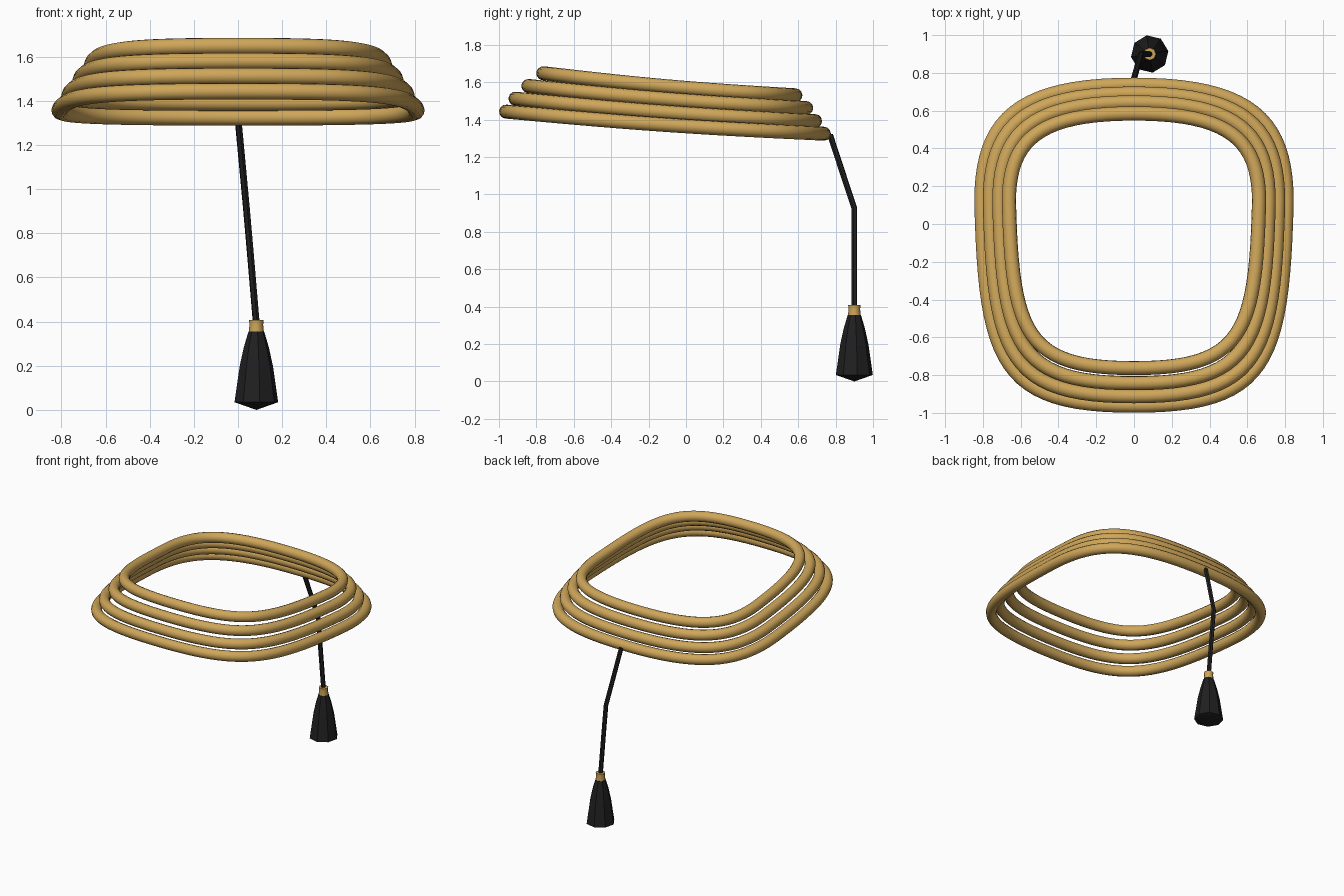
import bpy, bmesh, math

if "Cube" in bpy.data.objects:
    bpy.data.objects.remove(bpy.data.objects["Cube"])


def material(name, rgb):
    m = bpy.data.materials.new(name)
    m.diffuse_color = (*rgb, 1)
    m.use_nodes = True
    m.node_tree.nodes["Principled BSDF"].inputs["Base Color"].default_value = m.diffuse_color
    return m


gold = material("gold", (0.62, 0.38, 0.10))
black = material("black", (0.014, 0.014, 0.014))


def tube(name, points, radius, mat, cyclic, res):
    """Round tube swept along points, converted to a mesh."""
    cu = bpy.data.curves.new(name, 'CURVE')
    cu.dimensions = '3D'
    cu.bevel_depth = radius
    cu.bevel_resolution = res
    cu.use_fill_caps = not cyclic
    sp = cu.splines.new('POLY')
    sp.points.add(len(points) - 1)
    for p, co in zip(sp.points, points):
        p.co = (*co, 1)
    sp.use_cyclic_u = cyclic
    ob = bpy.data.objects.new(name, cu)
    bpy.context.collection.objects.link(ob)
    bpy.ops.object.select_all(action='DESELECT')
    ob.select_set(True)
    bpy.context.view_layer.objects.active = ob
    bpy.ops.object.convert(target='MESH')
    ob = bpy.context.object
    ob.name = name
    ob.data.materials.clear()
    ob.data.materials.append(mat)
    bpy.ops.object.shade_smooth_by_angle(angle=math.radians(50))
    return ob


def bezier(a, b, c, d, n):
    out = []
    for i in range(n):
        t = i / n
        s = 1 - t
        w = (s**3, 3*s*s*t, 3*s*t*t, t**3)
        out.append(tuple(sum(k*p[j] for k, p in zip(w, (a, b, c, d))) for j in (0, 1)))
    return out


def ring_path(w, yf, yb, zf, zb):
    """Rounded, slightly tapering square, tilted and sagging a little."""
    ym = 0.12
    half = bezier((0, yb), (0.76*w, yb), (w, ym + 0.70*(yb - ym)), (w, ym), 20)
    half += bezier((w, ym), (0.975*w, ym + 0.80*(yf - ym)), (0.86*w, yf), (0, yf), 24)
    half.append((0, yf))
    loop = half + [(-x, y) for x, y in half[-2:0:-1]]
    pts = []
    for x, y in loop:
        t = (y - yf) / (yb - yf)
        pts.append((x, y, zf + (zb - zf)*t - 0.012*math.sin(math.pi*t)))
    return pts


# four stacked hoops: half width, front y, back y, front z, back z
hoops = [(0.808, -0.962, 0.737, 1.443, 1.325),
         (0.763, -0.912, 0.690, 1.512, 1.392),
         (0.713, -0.843, 0.643, 1.580, 1.462),
         (0.662, -0.763, 0.585, 1.648, 1.530)]
for i, h in enumerate(hoops):
    tube(f"hoop_{i + 1}", ring_path(*h), 0.0375, gold, True, 4)

# pull cord
tube("pull_cord", [(0, 0.77, 1.32), (0.037, 0.9, 0.925), (0.055, 0.9, 0.72), (0.083, 0.9, 0.39)],
     0.016, black, False, 1)


def lathe(name, profile, sides, mat, loc, angle, turn=0.0):
    """Revolve (radius, z) points; radius 0 becomes a single tip."""
    bm = bmesh.new()
    rows = []
    for r, z in profile:
        n = sides if r else 1
        rows.append([bm.verts.new((r*math.cos(turn + 2*math.pi*k/sides),
                                   r*math.sin(turn + 2*math.pi*k/sides), z)) for k in range(n)])
    for a, b in zip(rows, rows[1:]):
        for k in range(sides):
            j = (k + 1) % sides
            q = [a[k % len(a)], a[j % len(a)], b[j % len(b)], b[k % len(b)]]
            bm.faces.new(list(dict.fromkeys(q)))
    bmesh.ops.recalc_face_normals(bm, faces=bm.faces)
    me = bpy.data.meshes.new(name)
    bm.to_mesh(me)
    bm.free()
    me.materials.append(mat)
    ob = bpy.data.objects.new(name, me)
    ob.location = loc
    bpy.context.collection.objects.link(ob)
    bpy.ops.object.select_all(action='DESELECT')
    ob.select_set(True)
    bpy.context.view_layer.objects.active = ob
    bpy.ops.object.shade_smooth_by_angle(angle=math.radians(angle))
    return ob


# faceted pull handle and its gold collar
lathe("pull_handle", [(0, 0.0), (0.1, 0.035), (0.076, 0.2), (0.057, 0.285), (0.036, 0.355), (0, 0.355)],
      8, black, (0.083, 0.9, 0), 30, math.pi/8*0.4)
lathe("handle_collar", [(0, 0.345), (0.035, 0.345), (0.031, 0.385), (0.033, 0.408), (0, 0.408)],
      8, gold, (0.083, 0.9, 0), 50)
